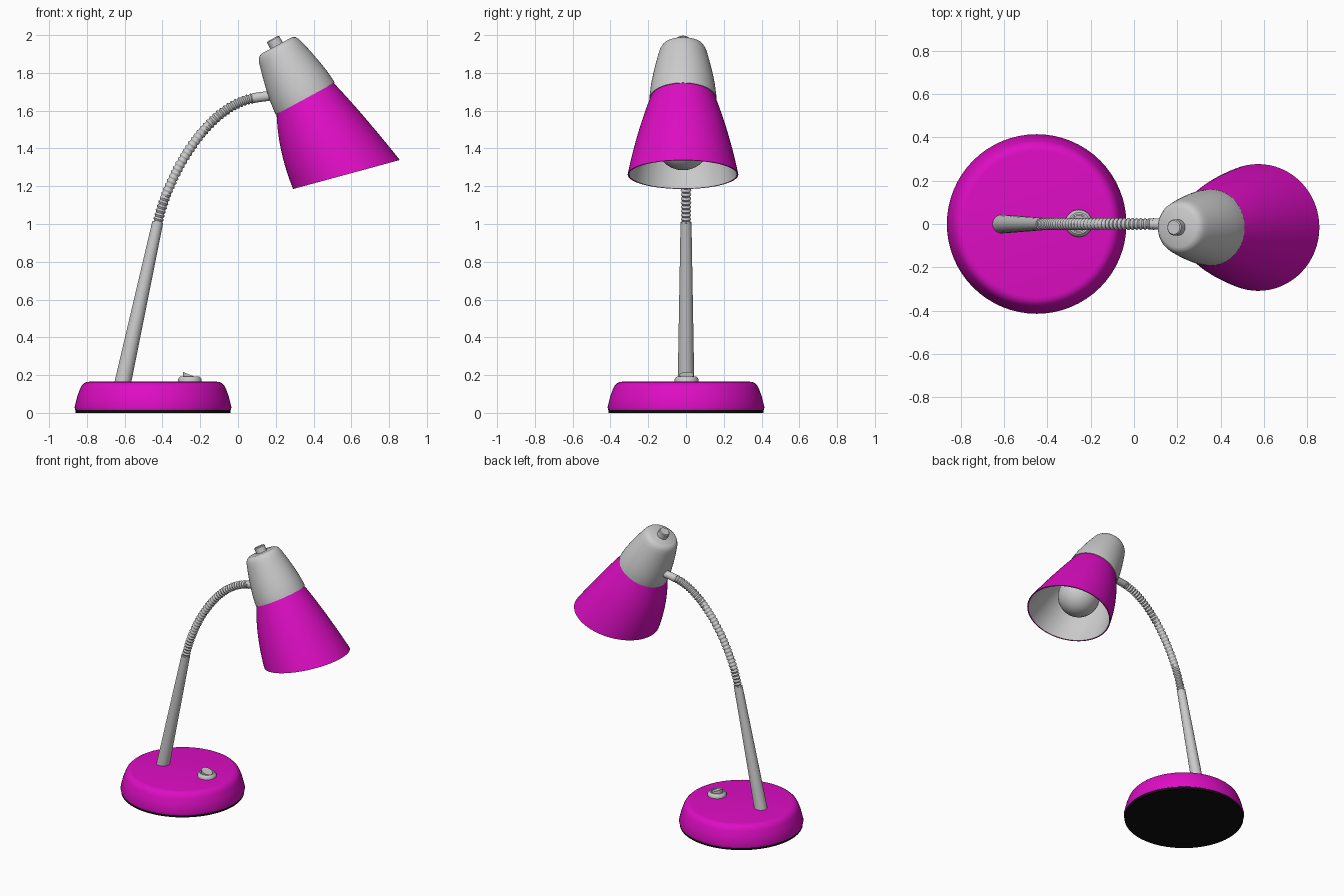
import bpy, bmesh, math
from mathutils import Vector
from mathutils.geometry import interpolate_bezier

if "Cube" in bpy.data.objects:
    bpy.data.objects.remove(bpy.data.objects["Cube"])

def material(name, rgb):
    m = bpy.data.materials.new(name)
    m.diffuse_color = (*rgb, 1)
    m.use_nodes = True
    m.node_tree.nodes["Principled BSDF"].inputs["Base Color"].default_value = m.diffuse_color
    return m

magenta = material("magenta", (0.73, 0.004, 0.55))
black = material("black", (0.005, 0.005, 0.005))

def loft(name, rings, mat=None, seg=48, caps=(True, True), angle=35):
    """Skin circles given as (centre, tilt about y, radius)."""
    bm = bmesh.new()
    loops = []
    for c, a, r in rings:
        u, v = Vector((math.cos(a), 0, math.sin(a))), Vector((0, 1, 0))
        loops.append([bm.verts.new(Vector(c) + r * (u * math.cos(t) + v * math.sin(t)))
                      for t in (2 * math.pi * i / seg for i in range(seg))])
    for lo, hi in zip(loops, loops[1:]):
        for i in range(seg):
            j = (i + 1) % seg
            bm.faces.new((lo[i], lo[j], hi[j], hi[i]))
    if caps[0]:
        bm.faces.new(loops[0][::-1])
    if caps[1]:
        bm.faces.new(loops[-1])
    me = bpy.data.meshes.new(name)
    bm.to_mesh(me)
    bm.free()
    me.shade_smooth()
    me.set_sharp_from_angle(angle=math.radians(angle))
    if mat:
        me.materials.append(mat)
    ob = bpy.data.objects.new(name, me)
    bpy.context.collection.objects.link(ob)
    return ob

def lathe(name, origin, tilt, profile, mat=None, seg=48, **kw):
    """Turn a (radius, height) profile around an axis tilted about y."""
    n = Vector((-math.sin(tilt), 0, math.cos(tilt)))
    return loft(name, [(Vector(origin) + n * s, tilt, r) for r, s in profile], mat, seg, **kw)

# Base with rubber pad
base = (-0.45, 0, 0)
lathe("base_pad", base, 0, [(0.41, 0), (0.41, 0.018)], black, 64)
lathe("base", base, 0, [(0.412, 0.016), (0.415, 0.03), (0.40, 0.09), (0.386, 0.128), (0.378, 0.144),
                        (0.366, 0.156), (0.352, 0.163), (0.338, 0.165)], magenta, 64)

# Switch: stepped ring and sloping rocker
switch = (-0.255, 0.003, 0.16)
lathe("switch_ring", switch, 0, [(0.063, 0), (0.063, 0.018), (0.057, 0.027), (0.05, 0.033), (0.042, 0.033),
                                 (0.042, 0.022)], seg=32)
loft("switch_rocker", [((-0.255, 0.003, 0.18), 0, 0.038), ((-0.255, 0.003, 0.202), math.radians(-22), 0.038)], seg=24)

# Tapered stem
lean = math.radians(-12.3)
loft("stem", [((-0.612, 0, 0.15), lean, 0.044), ((-0.425, 0, 1.01), lean, 0.029)], seg=24)

# Ribbed flexible neck along a bezier
ribs, sub = 38, 4
path = interpolate_bezier(Vector((-0.425, 0, 1.005)), Vector((-0.37, 0, 1.265)),
                          Vector((-0.16, 0, 1.63)), Vector((0.09, 0, 1.667)), ribs * sub + 1)
neck = []
for i, p in enumerate(path):
    d = path[min(i + 1, len(path) - 1)] - path[max(i - 1, 0)]
    neck.append((p, math.atan2(-d.x, d.z), 0.0245 + 0.0035 * math.cos(2 * math.pi * i / sub)))
loft("flexible_neck", neck, seg=20, angle=60)
lathe("neck_collar", (0.075, 0, 1.666), math.radians(-82), [(0.024, 0), (0.026, 0.005), (0.026, 0.16)], seg=24)

# Lamp head: socket cover and top knob share one tilted axis
head, tilt = Vector((0.3545, -0.016, 1.667)), math.radians(28.5)
lathe("socket_cover", head, tilt, [(0.165, -0.004), (0.177, -0.004), (0.177, 0.012), (0.17, 0.075), (0.158, 0.14),
                                   (0.145, 0.2), (0.13, 0.26), (0.122, 0.287), (0.111, 0.306), (0.093, 0.316)])
lathe("top_knob", head, tilt, [(0.037, 0.31), (0.037, 0.352), (0.032, 0.358)], seg=24)

# Shade: circles blended between rim, middle and top, with an inner liner
keys = [(Vector((0.574, -0.016, 1.262)), 15.2, 0.293), (Vector((0.45, -0.016, 1.476)), 21.5, 0.238),
        (head, 28.5, 0.171)]

def shade_ring(t, inset=0):
    w = ((1 - t) * (1 - 2 * t), 4 * t * (1 - t), t * (2 * t - 1))
    c = sum((k[0] * f for k, f in zip(keys, w)), Vector())
    return (c, math.radians(sum(k[1] * f for k, f in zip(keys, w))),
            sum(k[2] * f for k, f in zip(keys, w)) - inset)

steps = [i / 10 for i in range(11)]
loft("shade", [shade_ring(0, 0.008)] + [shade_ring(t) for t in steps], magenta, 64, (False, False))
loft("shade_liner", [shade_ring(t, 0.008) for t in reversed(steps)], None, 64, (True, False))

# Bulb with neck reaching into the socket
R, centre = 0.145, -0.27
ball = [(R * math.sin(t), centre - R * math.cos(t)) for t in (math.pi * (0.02 + 0.76 * i / 16) for i in range(17))]
lathe("bulb", head, tilt, ball + [(0.07, -0.13), (0.058, -0.09), (0.055, 0.0)], seg=32, angle=60)
